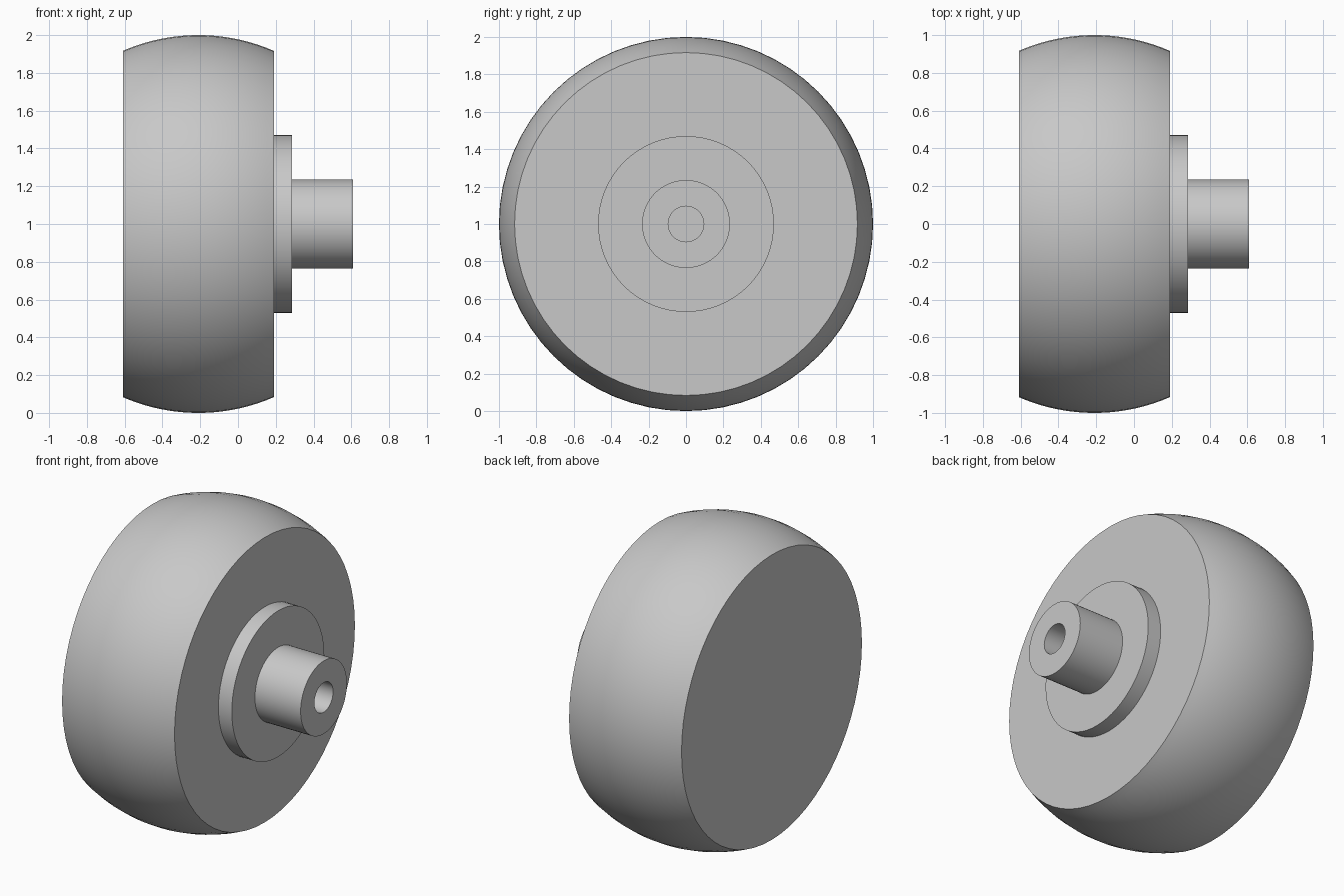
import bpy
import bmesh
from math import sin, cos, pi, sqrt, radians

cube = bpy.data.objects.get("Cube")
if cube:
    bpy.data.objects.remove(cube, do_unlink=True)

SEGMENTS = 64
AXLE_HEIGHT = 1.0

grey = bpy.data.materials.new("light grey")
grey.use_nodes = True
colour = (0.58, 0.58, 0.58, 1)
grey.diffuse_color = colour
grey.node_tree.nodes["Principled BSDF"].inputs["Base Color"].default_value = colour


def lathe(name, profile):
    """Turn (x, radius) points around the axle; zero radius closes the end."""
    bm = bmesh.new()
    rings = []
    for x, r in profile:
        count = SEGMENTS if r > 0 else 1
        angles = [2 * pi * i / SEGMENTS for i in range(count)]
        rings.append([bm.verts.new((x, r * sin(a), r * cos(a))) for a in angles])
    for a, b in zip(rings, rings[1:]):
        for i in range(SEGMENTS):
            j = (i + 1) % SEGMENTS
            if len(a) == 1:
                bm.faces.new((a[0], b[j], b[i]))
            elif len(b) == 1:
                bm.faces.new((a[i], a[j], b[0]))
            else:
                bm.faces.new((a[i], a[j], b[j], b[i]))
    mesh = bpy.data.meshes.new(name)
    bm.to_mesh(mesh)
    bm.free()
    mesh.materials.append(grey)
    obj = bpy.data.objects.new(name, mesh)
    bpy.context.collection.objects.link(obj)
    obj.location.z = AXLE_HEIGHT
    bpy.ops.object.select_all(action='DESELECT')
    obj.select_set(True)
    bpy.context.view_layer.objects.active = obj
    bpy.ops.object.shade_smooth_by_angle(angle=radians(25))
    return obj


# Wheel: a slice of a ball, with flat sides
centre, half_width, steps = -0.21, 0.4, 20
offsets = [half_width * (2 * i / steps - 1) for i in range(steps + 1)]
tread = [(centre + d, sqrt(1 - d * d)) for d in offsets]
inner, outer = centre - half_width, centre + half_width
lathe("wheel", [(inner, 0)] + tread + [(outer, 0.47)])

# Flange: raised disc on the side of the wheel
flange_end = 0.285
lathe("flange", [(outer, 0.47), (flange_end, 0.47), (flange_end, 0.235)])

# Hub: stub shaft with a blind bore
hub_end, bore = 0.61, 0.095
lathe("hub", [(flange_end, 0.235), (hub_end, 0.235), (hub_end, bore),
              (outer, bore), (outer, 0)])
